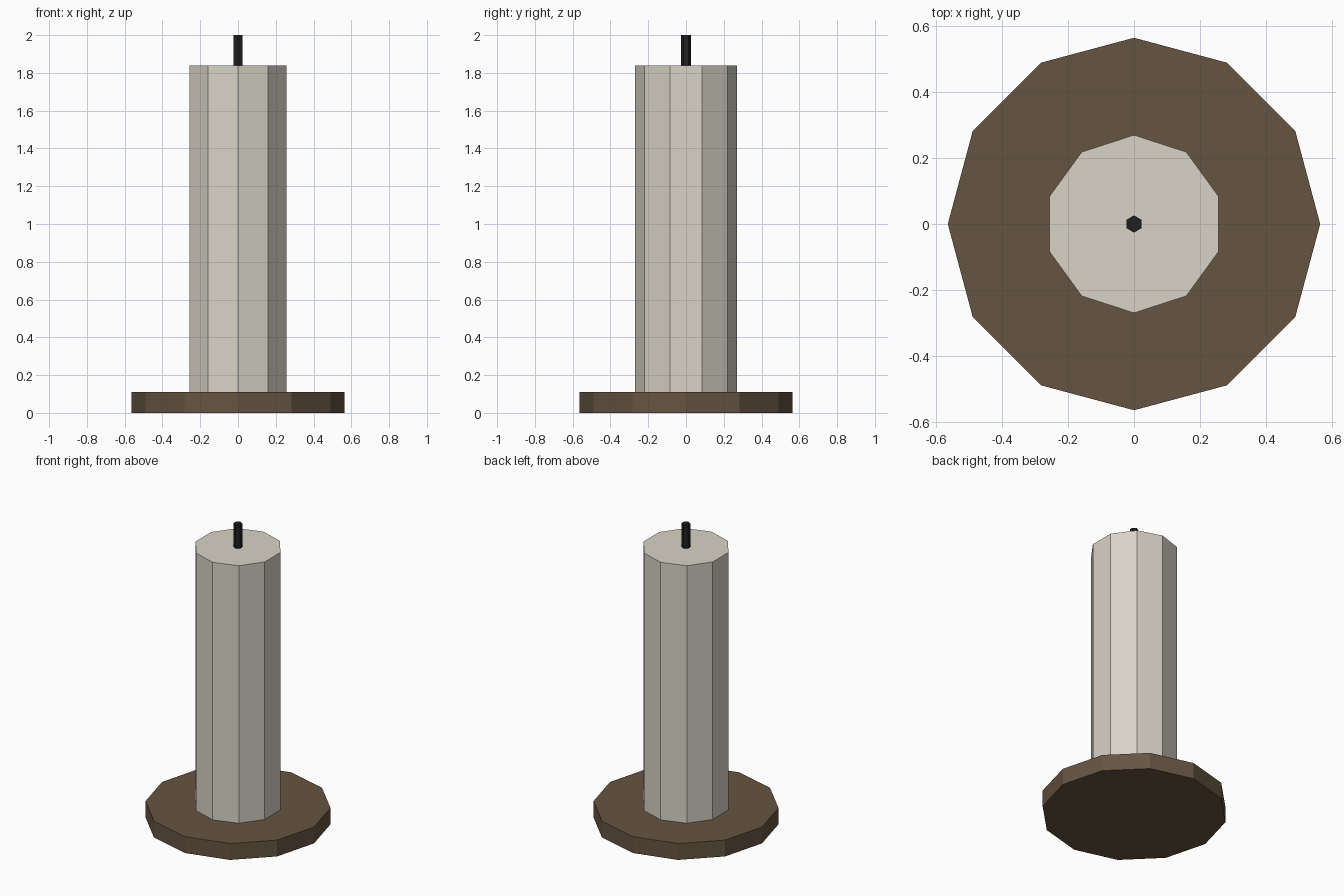
import bpy

if "Cube" in bpy.data.objects:
    bpy.data.objects.remove(bpy.data.objects["Cube"])


def material(name, color):
    m = bpy.data.materials.new(name)
    m.diffuse_color = (*color, 1.0)
    m.use_nodes = True
    m.node_tree.nodes["Principled BSDF"].inputs["Base Color"].default_value = m.diffuse_color
    return m


def prism(name, sides, radius, z0, z1, mat):
    # Flat-shaded upright prism with a corner pointing to +y
    bpy.ops.mesh.primitive_cylinder_add(
        vertices=sides, radius=radius, depth=z1 - z0, location=(0, 0, (z0 + z1) / 2))
    ob = bpy.context.object
    ob.name = name
    ob.data.materials.append(mat)
    return ob


brown = material("dark brown", (0.133, 0.089, 0.054))
cream = material("pale wax", (0.69, 0.655, 0.57))
black = material("charred black", (0.0144, 0.0144, 0.015))

# Holder dish, candle body and wick
prism("base_dish", 12, 0.565, 0.0, 0.11, brown)
prism("candle_body", 10, 0.27, 0.11, 1.84, cream)
prism("wick", 6, 0.026, 1.84, 2.0, black)
